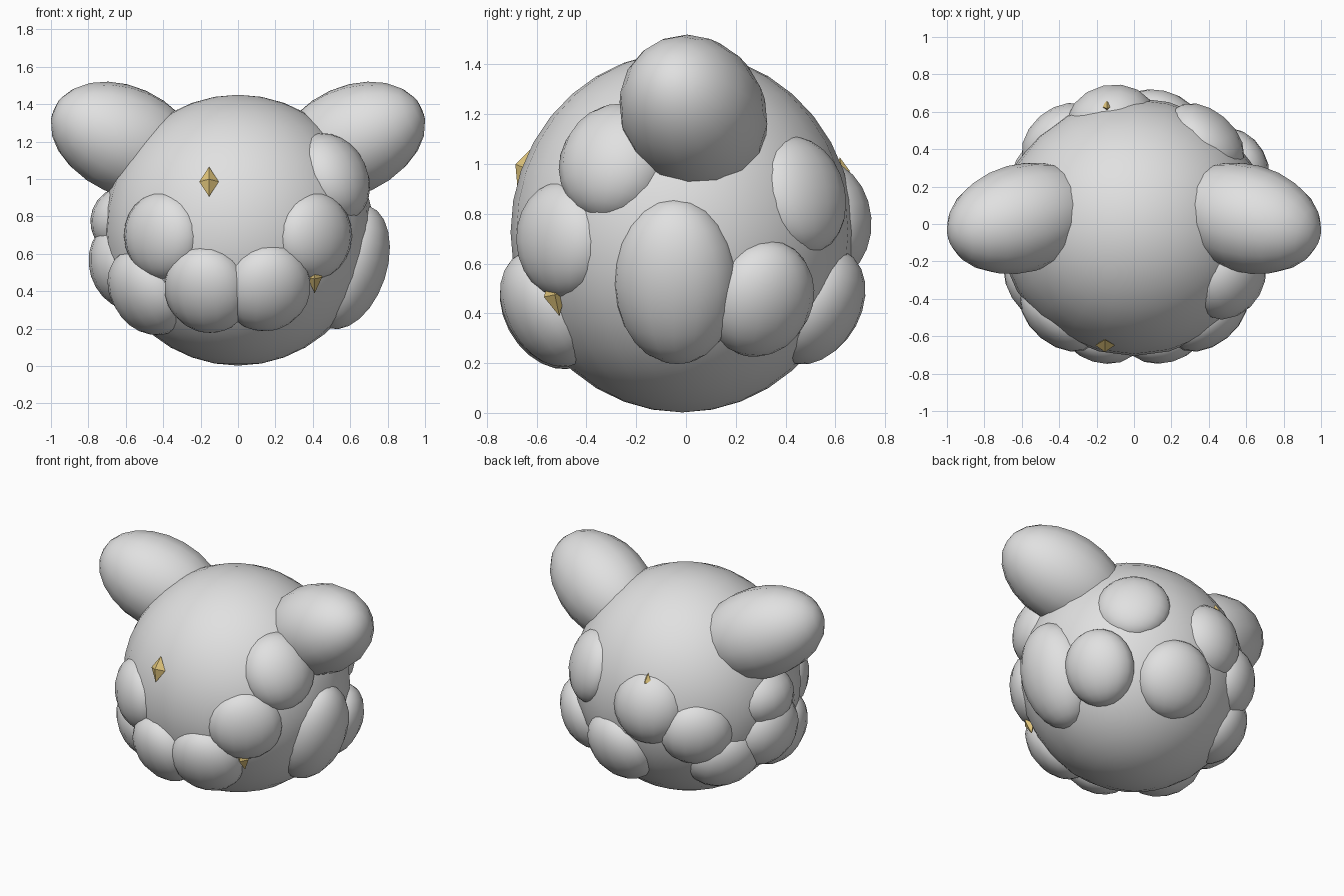
import bpy, bmesh, math
from mathutils import Vector

cube = bpy.data.objects.get("Cube")
if cube:
    bpy.data.objects.remove(cube, do_unlink=True)

BODY_Z = 0.726


def make_material(name, rgb):
    m = bpy.data.materials.new(name)
    m.use_nodes = True
    m.diffuse_color = (*rgb, 1)
    m.node_tree.nodes["Principled BSDF"].inputs["Base Color"].default_value = (*rgb, 1)
    return m


grey = make_material("pale grey", (0.75, 0.75, 0.75))
gold = make_material("gold", (0.75, 0.56, 0.2))


def ellipsoid(name, centre, radii, rotation=(0, 0, 0), segments=16, rings=12):
    bpy.ops.mesh.primitive_uv_sphere_add(segments=segments, ring_count=rings, radius=1,
                                         location=centre, rotation=rotation)
    ob = bpy.context.object
    ob.name = name
    ob.scale = radii
    ob.data.materials.append(grey)
    bpy.ops.object.shade_smooth()


def tuft(name, centre, out, wide, tall):
    """Fluffy lump flattened along the outward normal of the body."""
    x, y, z = centre
    turn = math.atan2(y, x)
    lift = math.atan2(z - BODY_Z, math.hypot(x, y))
    ellipsoid(name, centre, (out, wide, tall), (0, -lift, turn))


# Round body
ellipsoid("body", (0, -0.015, BODY_Z), (0.722, 0.69, 0.724), segments=24, rings=18)

# Pairs of stubby ears and cheeks
for side, label in ((1, "left"), (-1, "right")):
    axis = Vector((0.885 * side, -0.24, 0.4))
    ellipsoid(label + "_ear", (0.602 * side, 0.03, 1.205), (0.29, 0.29, 0.425),
              axis.to_track_quat('Z', 'Y').to_euler())
    tuft(label + "_cheek", (0.4 * side, -0.49, 0.695), 0.155, 0.24, 0.235)

# Tufts under the face: outward, sideways and upright radii
tuft("front_tuft_right", (-0.165, -0.55, 0.41), 0.175, 0.235, 0.25)
tuft("front_tuft_left", (0.155, -0.55, 0.42), 0.175, 0.24, 0.25)

# Tufts around the sides and back
tuft("right_front_tuft", (-0.48, -0.29, 0.4), 0.185, 0.255, 0.25)
tuft("right_lower_tuft", (-0.59, 0.01, 0.54), 0.205, 0.26, 0.245)
tuft("right_upper_tuft", (-0.575, 0.03, 0.77), 0.215, 0.24, 0.2)
tuft("right_back_low_tuft", (-0.46, 0.25, 0.41), 0.18, 0.25, 0.23)
tuft("right_back_tuft", (-0.395, 0.45, 0.63), 0.165, 0.235, 0.22)
tuft("left_lower_tuft", (0.59, -0.04, 0.53), 0.205, 0.255, 0.345)
tuft("left_upper_tuft", (0.495, -0.28, 1.005), 0.19, 0.24, 0.25)
tuft("left_back_low_tuft", (0.53, 0.3, 0.46), 0.17, 0.225, 0.245)
tuft("left_back_upper_tuft", (0.385, 0.455, 0.875), 0.145, 0.235, 0.24)
tuft("back_tuft", (-0.12, 0.54, 0.77), 0.205, 0.245, 0.25)
tuft("back_low_tuft", (0.12, 0.52, 0.43), 0.18, 0.25, 0.25)


def gem(name, centre, radii, tilt):
    """Eight-sided faceted gem, pointed at both ends."""
    bm = bmesh.new()
    for i in range(3):
        for sign in (1, -1):
            point = Vector((0, 0, 0))
            point[i] = sign * radii[i]
            bm.verts.new(point)
    bmesh.ops.convex_hull(bm, input=bm.verts)
    mesh = bpy.data.meshes.new(name)
    bm.to_mesh(mesh)
    bm.free()
    mesh.materials.append(gold)
    ob = bpy.data.objects.new(name, mesh)
    ob.location = centre
    ob.rotation_euler = (math.radians(tilt), 0, 0)
    bpy.context.collection.objects.link(ob)


# Golden gems on the front, beneath the cheek and on the back
gem("front_gem", (-0.155, -0.648, 0.985), (0.052, 0.04, 0.085), -20)
gem("cheek_gem", (0.41, -0.527, 0.475), (0.04, 0.045, 0.088), 12)
gem("back_gem", (-0.145, 0.628, 0.968), (0.03, 0.03, 0.06), 10)
